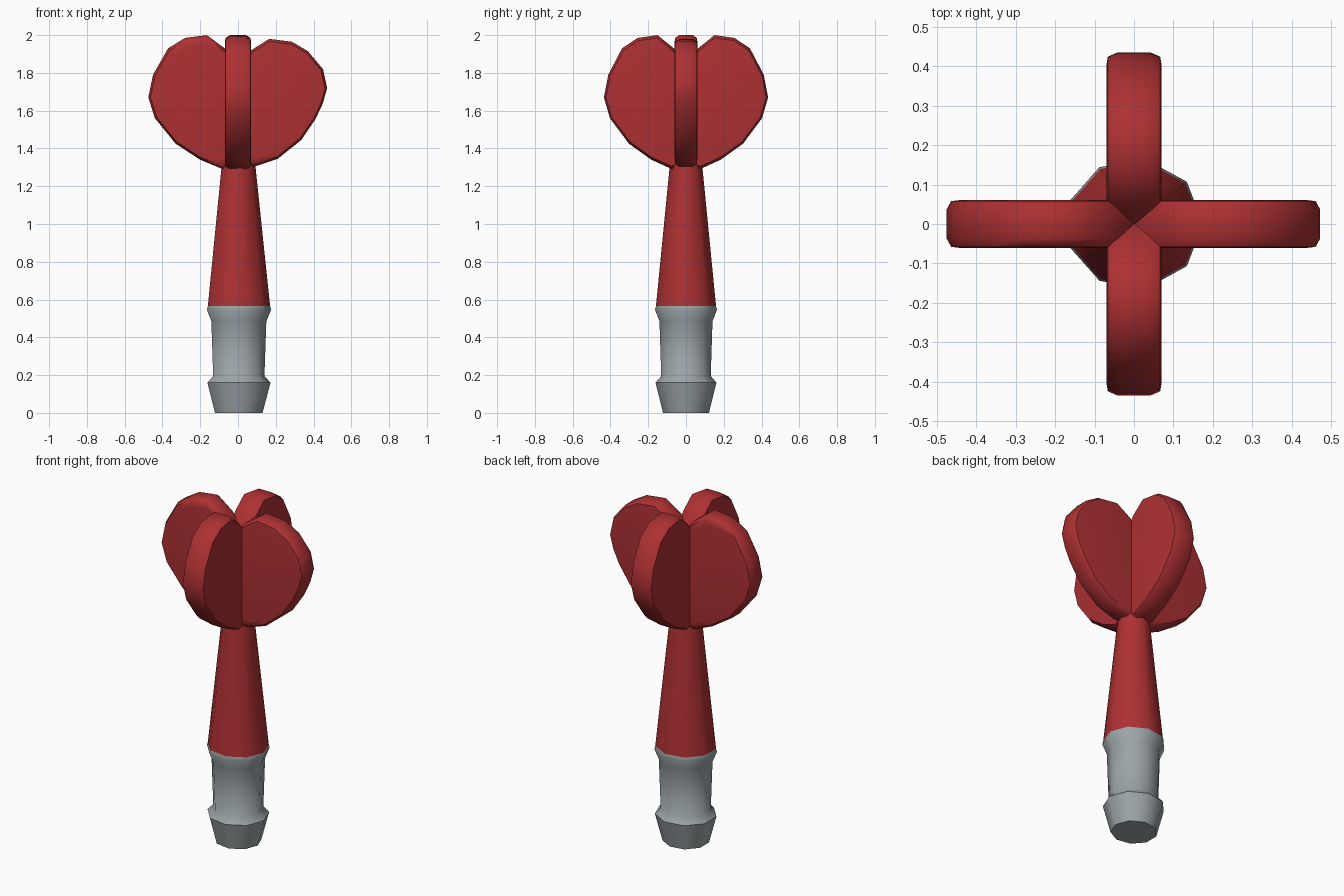
import bpy, bmesh, math

if "Cube" in bpy.data.objects:
    bpy.data.objects.remove(bpy.data.objects["Cube"])


def material(name, rgb):
    m = bpy.data.materials.new(name)
    m.diffuse_color = (*rgb, 1.0)
    m.use_nodes = True
    m.node_tree.nodes["Principled BSDF"].inputs["Base Color"].default_value = m.diffuse_color
    return m


RED = material("red plastic", (0.42, 0.03, 0.033))
GREY = material("grey metal", (0.33, 0.375, 0.39))


def finish(bm, name, mat, angle):
    bmesh.ops.recalc_face_normals(bm, faces=bm.faces)
    me = bpy.data.meshes.new(name)
    bm.to_mesh(me)
    bm.free()
    me.materials.append(mat)
    ob = bpy.data.objects.new(name, me)
    bpy.context.collection.objects.link(ob)
    bpy.ops.object.select_all(action='DESELECT')
    ob.select_set(True)
    bpy.context.view_layer.objects.active = ob
    bpy.ops.object.shade_smooth_by_angle(angle=math.radians(angle))
    return ob


def skin(bm, rings):
    """Join equal-length rings of points and cap both ends."""
    loops = [[bm.verts.new(p) for p in r] for r in rings]
    n = len(loops[0])
    for a, b in zip(loops, loops[1:]):
        for i in range(n):
            j = (i + 1) % n
            bm.faces.new((a[i], a[j], b[j], b[i]))
    bm.faces.new(loops[0])
    bm.faces.new(loops[-1])


def lathe(name, profile, mat, sides=9):
    bm = bmesh.new()
    rings = []
    for r, z in profile:
        rings.append([(r * math.cos(math.tau * k / sides),
                       0.95 * r * math.sin(math.tau * k / sides), z)
                      for k in range(sides)])
    skin(bm, rings)
    return finish(bm, name, mat, 45)


# Nine-sided grey shank with a collar and a barbed end
lathe("shank", [(0.13, 0), (0.172, 0.16), (0.14, 0.195), (0.15, 0.485),
                (0.175, 0.545), (0.17, 0.565)], GREY)

# Tapered red neck, its top hidden between the fins
lathe("neck", [(0.17, 0.565), (0.095, 1.28), (0.078, 1.45)], RED)

# Fin outlines as (distance from axis, height)
OUTLINE = [(-0.04, 1.78), (0.07, 1.93), (0.165, 2.0), (0.28, 1.985),
           (0.37, 1.93), (0.45, 1.79), (0.475, 1.67), (0.44, 1.56),
           (0.33, 1.425), (0.2, 1.34), (0.08, 1.29), (0.0, 1.31), (-0.04, 1.4)]
OUTLINE_RIGHT = [(-0.04, 1.78), (0.07, 1.92), (0.165, 1.98), (0.285, 1.965),
                 (0.37, 1.915), (0.45, 1.82), (0.472, 1.72), (0.45, 1.64),
                 (0.41, 1.555), (0.335, 1.445), (0.21, 1.345), (0.09, 1.305),
                 (0.0, 1.31), (-0.04, 1.4)]


def fin(name, outline, heading, half, stretch=1.0):
    c, s = math.cos(heading), math.sin(heading)
    cx, cz = 0.215, 1.66
    # Rounded rim: (outline scale, share of half thickness)
    rim = [(0.86, -1), (0.955, -0.95), (1, -0.6),
           (1, 0.6), (0.955, 0.95), (0.86, 1)]
    bm = bmesh.new()
    rings = []
    for k, h in rim:
        ring = []
        for r, z in outline:
            # keep the inner edge buried in the middle
            u = (cx + (r - cx) * k if r > 0 else r) * stretch
            w, t = cz + (z - cz) * k, h * half
            ring.append((u * c - t * s, u * s + t * c, w))
        rings.append(ring)
    skin(bm, rings)
    finish(bm, name, RED, 50)


# Four flat fins in a cross
fin("right_fin", OUTLINE_RIGHT, 0, 0.061)
fin("back_fin", OUTLINE, math.pi / 2, 0.07, 0.915)
fin("left_fin", OUTLINE, math.pi, 0.061)
fin("front_fin", OUTLINE, -math.pi / 2, 0.07, 0.915)
